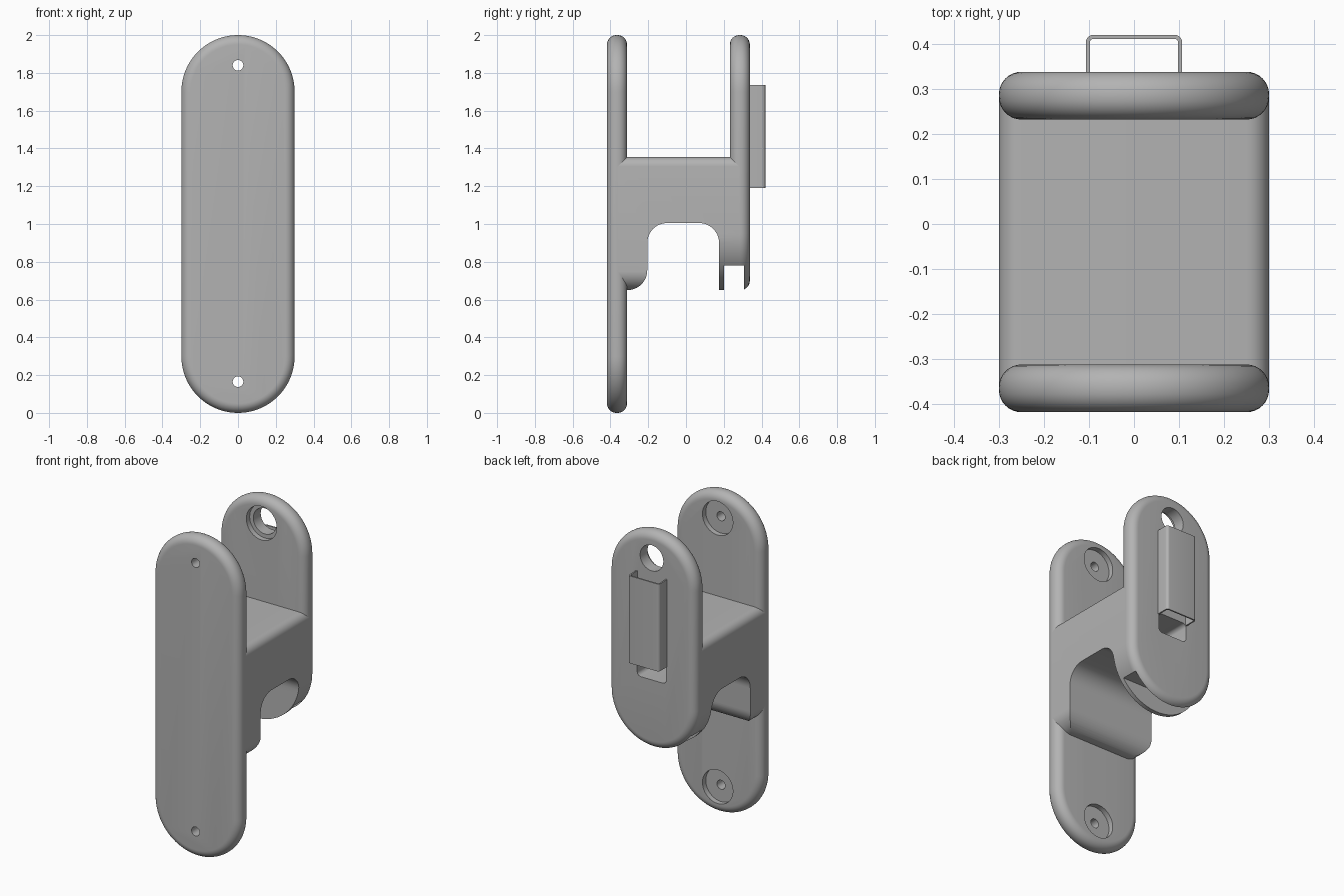
import bpy, bmesh
from math import sin, cos, pi, radians

cube = bpy.data.objects.get("Cube")
if cube:
    bpy.data.objects.remove(cube)

grey = bpy.data.materials.new("light grey")
grey.use_nodes = True
GREY = (0.45, 0.45, 0.45, 1)
grey.diffuse_color = GREY
grey.node_tree.nodes["Principled BSDF"].inputs["Base Color"].default_value = GREY

W = 0.3       # half width of the bracket
LOW = 0.65    # lowest level of the legs


def arc(cx, cy, r, start, end, n=12):
    """Points on an arc, angles in degrees."""
    angles = [radians(start + (end - start) * i / n) for i in range(n + 1)]
    return [(cx + r * cos(a), cy + r * sin(a)) for a in angles]


def prism(name, outline, lo, hi, axis, bevel=0, pick=None, segments=8):
    """Extrude an outline along an axis and optionally round picked edges."""
    place = {"x": lambda a, b, t: (t, a, b),
             "y": lambda a, b, t: (a, t, b),
             "z": lambda a, b, t: (a, b, t)}[axis]
    bm = bmesh.new()
    ends = [[bm.verts.new(place(a, b, t)) for a, b in outline] for t in (lo, hi)]
    n = len(outline)
    for ring in ends:
        bm.faces.new(ring)
    for i in range(n):
        j = (i + 1) % n
        bm.faces.new((ends[0][i], ends[0][j], ends[1][j], ends[1][i]))
    bmesh.ops.recalc_face_normals(bm, faces=bm.faces)
    if bevel:
        bmesh.ops.bevel(bm, geom=[e for e in bm.edges if pick(e)], offset=bevel,
                        segments=segments, profile=0.5, affect="EDGES")
    mesh = bpy.data.meshes.new(name)
    bm.to_mesh(mesh)
    bm.free()
    mesh.materials.append(grey)
    obj = bpy.data.objects.new(name, mesh)
    bpy.context.collection.objects.link(obj)
    return obj


def activate(obj):
    bpy.ops.object.select_all(action="DESELECT")
    obj.select_set(True)
    bpy.context.view_layer.objects.active = obj


def cut(obj, outline, lo, hi, axis):
    """Subtract an extruded outline."""
    cutter = prism("cutter", outline, lo, hi, axis)
    mod = obj.modifiers.new("cut", "BOOLEAN")
    mod.operation, mod.solver, mod.object = "DIFFERENCE", "EXACT", cutter
    activate(obj)
    bpy.ops.object.modifier_apply(modifier=mod.name)
    bpy.data.objects.remove(cutter)


def drill(obj, z, r, lo, hi):
    cut(obj, arc(0, z, r, 0, 360, 48)[:-1], lo, hi, "y")


def box(a0, a1, b0, b1):
    return [(a0, b0), (a1, b0), (a1, b1), (a0, b1)]


def rounded_box(a0, a1, b0, b1, r):
    return (arc(a0 + r, b0 + r, r, 180, 270, 6) + arc(a1 - r, b0 + r, r, 270, 360, 6)
            + arc(a1 - r, b1 - r, r, 0, 90, 6) + arc(a0 + r, b1 - r, r, 90, 180, 6))


def plate(name, z0, z1, y0, y1):
    """Upright plate with half-round ends and rounded rims."""
    outline = arc(0, z1 - W, W, 0, 180, 40) + arc(0, z0 + W, W, 180, 360, 40)
    rim = lambda e: abs(e.verts[0].co.y - e.verts[1].co.y) < 1e-5
    return prism(name, outline, y0, y1, "y", 0.05, rim)


def round_bottom(obj, r, y0, y1):
    """Round the two lower corners of a leg."""
    curve = arc(-W + r, LOW + r, r, 180, 270, 20) + arc(W - r, LOW + r, r, 270, 360, 20)
    if r == W:
        del curve[21]
    top, out = LOW + r, W + 0.2
    cut(obj, [(-out, top)] + curve + [(out, top), (out, LOW - 0.2), (-out, LOW - 0.2)],
        y0, y1, "y")


# Long mounting plate with two countersunk screw holes
front_plate = plate("front_plate", 0, 2, -0.418, -0.312)
for z in (0.165, 1.84):
    drill(front_plate, z, 0.105, -0.345, -0.2)
    drill(front_plate, z, 0.028, -0.5, -0.2)

# Shorter rear plate with a stepped hole
back_plate = plate("back_plate", LOW, 2, 0.232, 0.338)
drill(back_plate, 1.84, 0.105, 0.1, 0.265)
drill(back_plate, 1.84, 0.08, 0.1, 0.5)

# Bridge with an arch underneath and a leg on each side
profile = ([(-0.365, 1.355), (-0.365, LOW)] + arc(-0.31, 0.755, 0.105, 270, 360)
           + arc(-0.1, 0.9, 0.105, 180, 90) + arc(0.07, 0.9, 0.105, 90, 0)
           + [(0.175, LOW), (0.285, LOW), (0.285, 1.355)])
top_side = lambda e: (all(v.co.z > 1.35 for v in e.verts)
                      and abs(e.verts[0].co.x - e.verts[1].co.x) < 1e-5)
bridge = prism("bridge", profile, -W, W, "x", 0.05, top_side)
round_bottom(bridge, 0.1, -0.5, 0)
round_bottom(bridge, W, 0, 0.5)

# Slot across the lower end of the rear leg, and pocket below the clip
for part in (bridge, back_plate):
    cut(part, box(0.202, 0.306, 0.5, 0.78), -0.5, 0.5, "x")
    cut(part, rounded_box(-0.1, 0.1, 1.08, 1.2, 0.025), 0.13, 0.5, "y")

# Thin open channel on the rear plate
outer = arc(0.09, 0.403, 0.017, 0, 90, 6) + arc(-0.09, 0.403, 0.017, 90, 180, 6)
inner = arc(-0.09, 0.403, 0.008, 180, 90, 6) + arc(0.09, 0.403, 0.008, 90, 0, 6)
clip = prism("belt_clip", [(0.107, 0.33)] + outer + [(-0.107, 0.33), (-0.098, 0.33)]
             + inner + [(0.098, 0.33)], 1.19, 1.735, "z")

for part in (front_plate, back_plate, bridge, clip):
    activate(part)
    bpy.ops.object.shade_smooth_by_angle(angle=radians(30))
